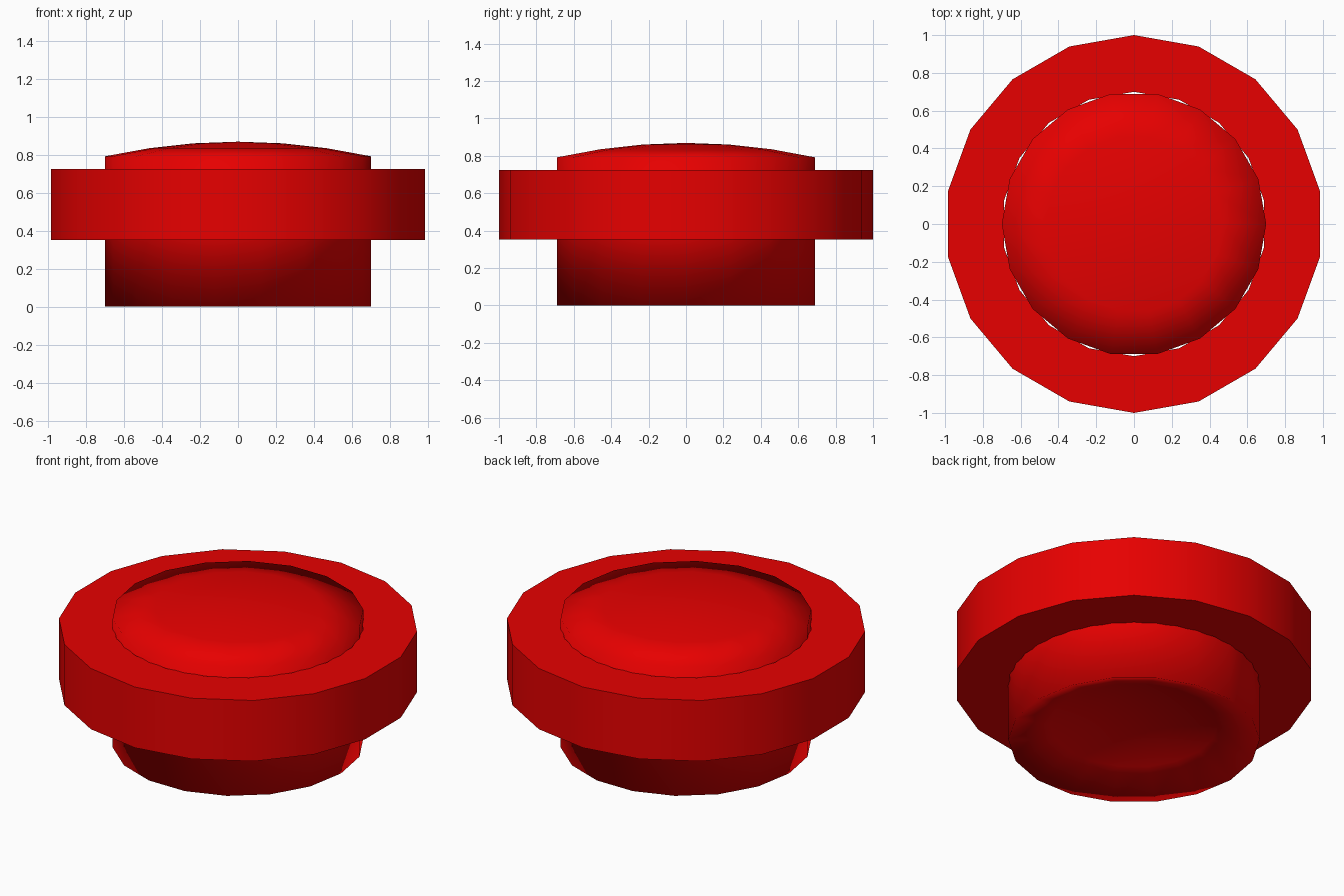
import bpy
import bmesh
from math import sin, cos, pi, radians

if "Cube" in bpy.data.objects:
    bpy.data.objects.remove(bpy.data.objects["Cube"], do_unlink=True)

SIDES = 18

red = bpy.data.materials.new("red")
red.use_nodes = True
red.diffuse_color = (0.8, 0.0, 0.0, 1)
red.node_tree.nodes["Principled BSDF"].inputs["Base Color"].default_value = red.diffuse_color


def lathe(name, profile, start, closed, smooth_angle):
    """Turn an (r, z) profile round the z axis; radius 0 makes a pole."""
    bm = bmesh.new()
    rows = []
    for r, z in profile:
        if r == 0:
            rows.append([bm.verts.new((0, 0, z))] * SIDES)
        else:
            angles = [start + 2 * pi * i / SIDES for i in range(SIDES)]
            rows.append([bm.verts.new((r * cos(a), r * sin(a), z)) for a in angles])
    pairs = list(zip(rows, rows[1:]))
    if closed:
        pairs.append((rows[-1], rows[0]))
    for low, high in pairs:
        for i in range(SIDES):
            j = (i + 1) % SIDES
            corners = dict.fromkeys([low[i], low[j], high[j], high[i]])
            bm.faces.new(list(corners))
    bmesh.ops.recalc_face_normals(bm, faces=bm.faces[:])
    mesh = bpy.data.meshes.new(name)
    bm.to_mesh(mesh)
    bm.free()
    mesh.materials.append(red)
    ob = bpy.data.objects.new(name, mesh)
    bpy.context.collection.objects.link(ob)
    bpy.ops.object.select_all(action='DESELECT')
    ob.select_set(True)
    bpy.context.view_layer.objects.active = ob
    if smooth_angle is None:
        bpy.ops.object.shade_smooth()
    else:
        bpy.ops.object.shade_smooth_by_angle(angle=smooth_angle)


# Collar: flat ring with a straight hole
lathe("collar", [(0.7, 0.352), (1.0, 0.352), (1.0, 0.725), (0.7, 0.725)],
      pi / 2, True, radians(30))

# Button: shallow dome on top, straight wall, bowl-shaped hollow underneath
RADIUS, WALL, RINGS = 0.7, 0.792, 3


def cap(rise, base):
    """Profile of a rounded cap, from its centre to its rim."""
    steps = [k / RINGS for k in range(RINGS + 1)]
    return [(RADIUS * t, base + rise * (1 - t * t)) for t in steps]


lathe("button", cap(0.17, 0) + cap(0.077, WALL)[::-1], 0, False, None)
